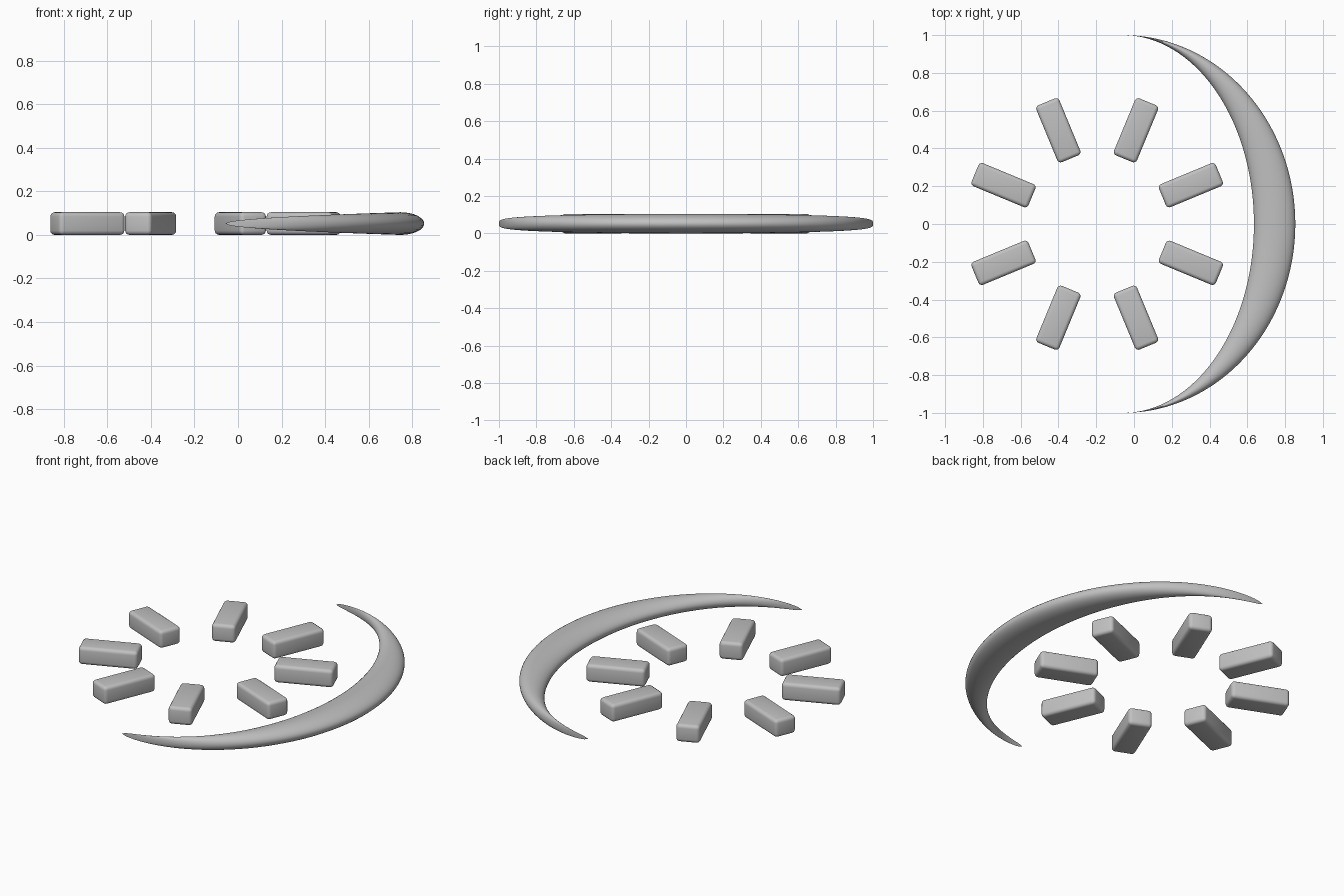
import bpy, bmesh, math
from mathutils import Matrix

if "Cube" in bpy.data.objects:
    bpy.data.objects.remove(bpy.data.objects["Cube"])

grey = bpy.data.materials.new("light grey")
grey.diffuse_color = (0.53, 0.53, 0.53, 1)
grey.use_nodes = True
grey.node_tree.nodes["Principled BSDF"].inputs["Base Color"].default_value = grey.diffuse_color


def finish(bm, name, angle):
    bmesh.ops.recalc_face_normals(bm, faces=bm.faces)
    mesh = bpy.data.meshes.new(name)
    bm.to_mesh(mesh)
    bm.free()
    mesh.materials.append(grey)
    ob = bpy.data.objects.new(name, mesh)
    bpy.context.collection.objects.link(ob)
    bpy.ops.object.select_all(action='DESELECT')
    ob.select_set(True)
    bpy.context.view_layer.objects.active = ob
    bpy.ops.object.shade_smooth_by_angle(angle=math.radians(angle))
    return ob


# Ring of eight rounded ray bars
RING_X, RING_R, MID_Z = -0.195, 0.537, 0.052
for i in range(8):
    a = math.radians(22.5 + 45 * i)
    bm = bmesh.new()
    bmesh.ops.create_cube(bm, size=1, matrix=Matrix.Diagonal((0.326, 0.132, 0.104, 1)))
    bmesh.ops.bevel(bm, geom=bm.edges[:], offset=0.02, segments=4, profile=0.5, affect='EDGES')
    ray = finish(bm, f"ray_bar_{i + 1}", 40)
    ray.location = (RING_X + RING_R * math.cos(a), RING_R * math.sin(a), MID_Z)
    ray.rotation_euler.z = a

# Crescent: oval sections swept between an outer and an inner half ellipse
TIP_X, OUTER, INNER = -0.06, 0.914, 0.695
STEPS, SIDES = 96, 32
bm = bmesh.new()
rings = []
for i in range(1, STEPS):
    t = -math.pi / 2 + math.pi * i / STEPS
    c, s = math.cos(t), math.sin(t)
    mid, half = (OUTER + INNER) / 2 * c, (OUTER - INNER) / 2 * c
    high = MID_Z * math.sqrt(c)
    rings.append([bm.verts.new((TIP_X + mid + half * math.cos(u), s, MID_Z + high * math.sin(u)))
                  for u in (2 * math.pi * k / SIDES for k in range(SIDES))])
for r0, r1 in zip(rings, rings[1:]):
    for k in range(SIDES):
        n = (k + 1) % SIDES
        bm.faces.new((r0[k], r0[n], r1[n], r1[k]))
# Pointed tips
for ring, y in ((rings[0], -1), (rings[-1], 1)):
    tip = bm.verts.new((TIP_X, y, MID_Z))
    for k in range(SIDES):
        bm.faces.new((ring[k], ring[(k + 1) % SIDES], tip))
finish(bm, "crescent", 60)
